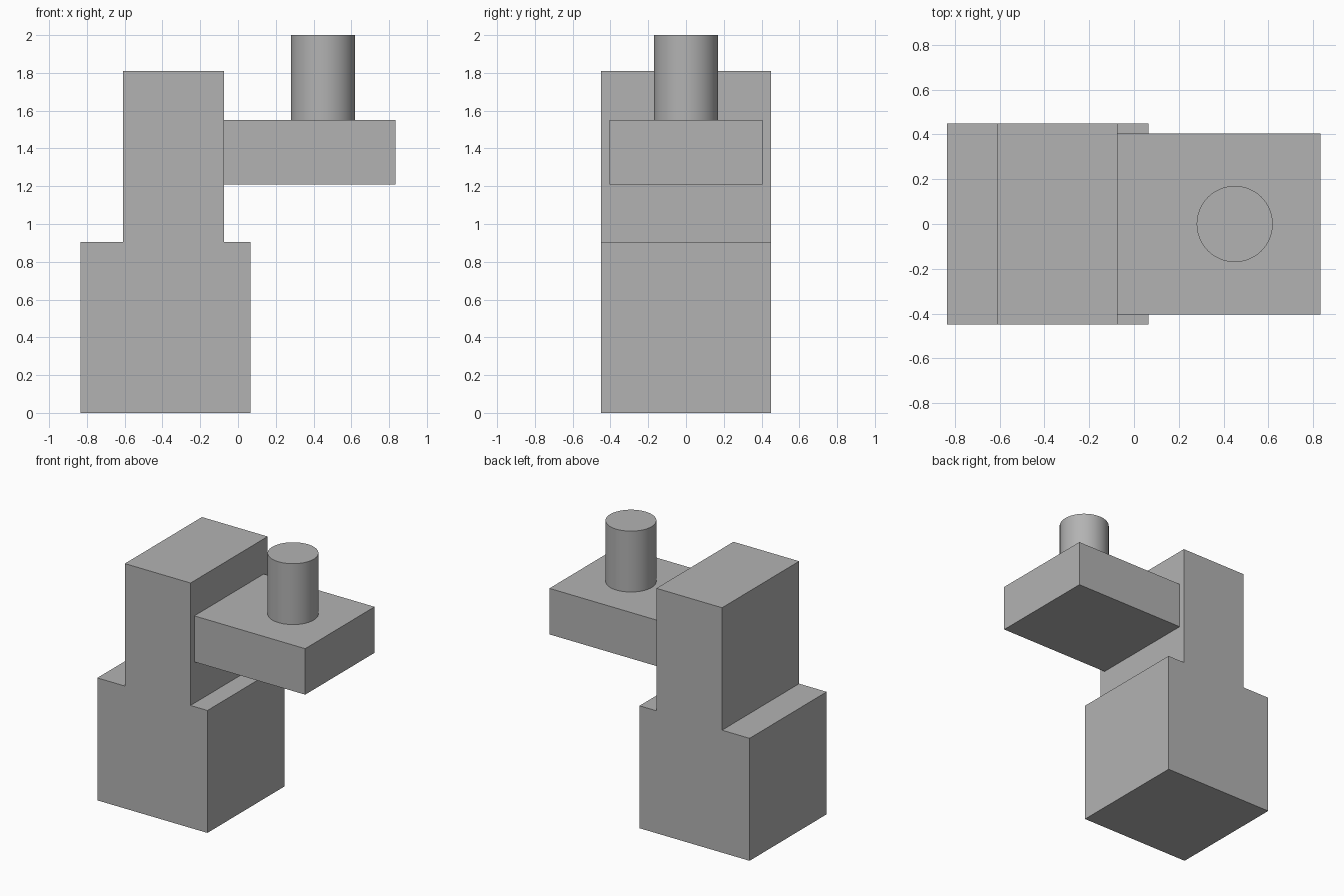
import bpy
import bmesh
import math

cube = bpy.data.objects.get("Cube")
if cube:
    bpy.data.objects.remove(cube, do_unlink=True)

grey = bpy.data.materials.new("plain grey")
grey.use_nodes = True
colour = (0.45, 0.45, 0.45, 1)
grey.diffuse_color = colour
grey.node_tree.nodes["Principled BSDF"].inputs["Base Color"].default_value = colour


def extrude_profile(name, points, half_depth):
    """Extrude an x-z outline evenly to both sides of y = 0."""
    bm = bmesh.new()
    face = bm.faces.new([bm.verts.new((x, -half_depth, z)) for x, z in points])
    result = bmesh.ops.extrude_face_region(bm, geom=[face])
    moved = [v for v in result["geom"] if isinstance(v, bmesh.types.BMVert)]
    bmesh.ops.translate(bm, verts=moved, vec=(0, 2 * half_depth, 0))
    bmesh.ops.recalc_face_normals(bm, faces=bm.faces)
    mesh = bpy.data.meshes.new(name)
    bm.to_mesh(mesh)
    bm.free()
    mesh.materials.append(grey)
    obj = bpy.data.objects.new(name, mesh)
    bpy.context.collection.objects.link(obj)
    return obj


# Wide base block with the narrower column rising from it
left, right = -0.835, 0.065
col_left, col_right = -0.61, -0.073
step, top = 0.905, 1.81
extrude_profile("stepped_column", [
    (left, 0), (right, 0), (right, step), (col_right, step),
    (col_right, top), (col_left, top), (col_left, step), (left, step)], 0.45)

# Slab reaching out from the side of the column
arm_end, arm_low, arm_high = 0.833, 1.21, 1.55
extrude_profile("side_arm", [
    (col_right, arm_low), (arm_end, arm_low),
    (arm_end, arm_high), (col_right, arm_high)], 0.405)

# Round post standing on the arm
post_height = 2 - arm_high
bpy.ops.mesh.primitive_cylinder_add(
    vertices=64, radius=0.17, depth=post_height,
    location=(0.45, 0, arm_high + post_height / 2))
post = bpy.context.object
post.name = "round_post"
post.data.materials.append(grey)
bpy.ops.object.shade_smooth_by_angle(angle=math.radians(30))
